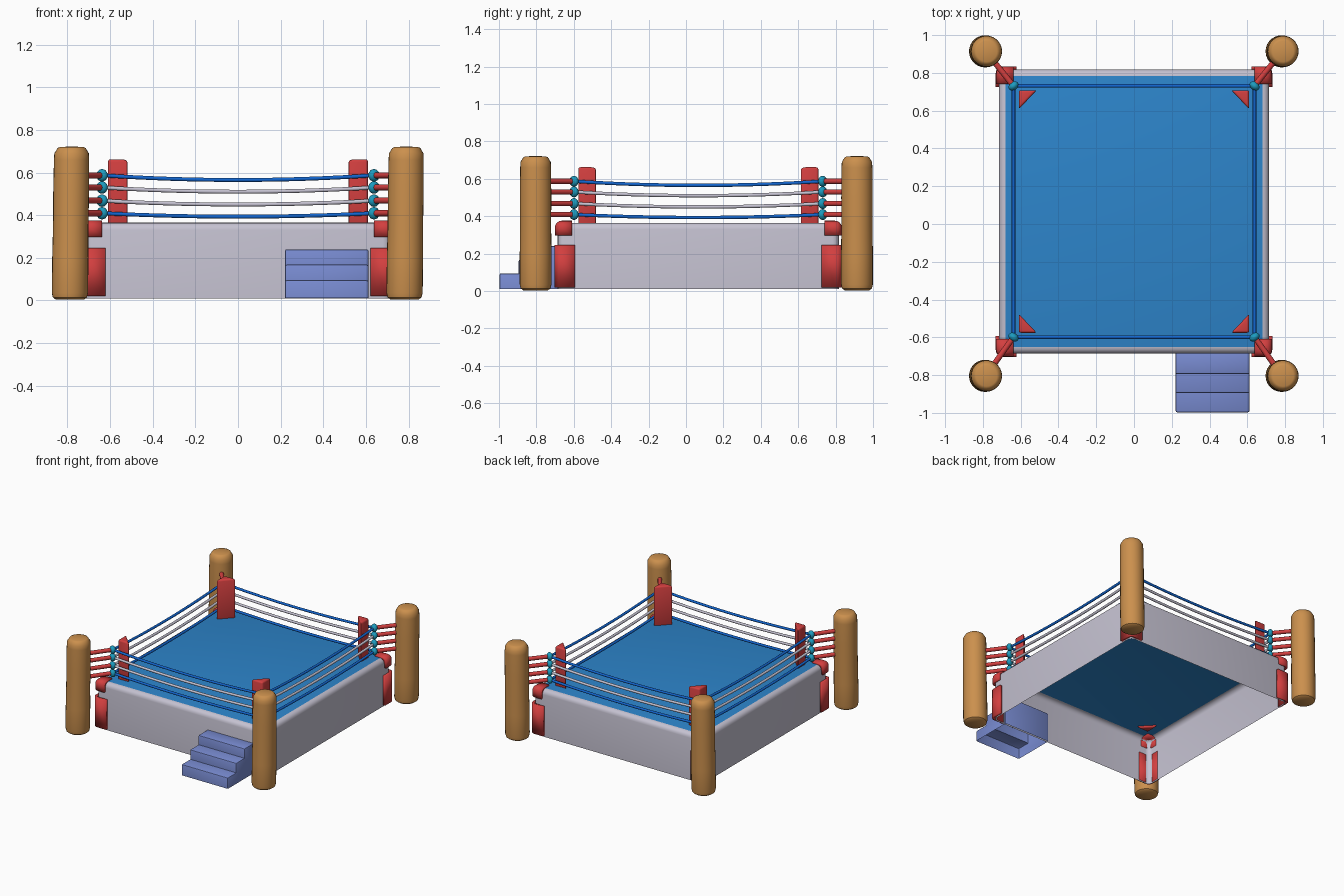
import bpy, bmesh, math
from mathutils import Vector

if "Cube" in bpy.data.objects:
    bpy.data.objects.remove(bpy.data.objects["Cube"])


def material(name, rgb):
    m = bpy.data.materials.new(name)
    m.diffuse_color = (*rgb, 1)
    m.use_nodes = True
    m.node_tree.nodes["Principled BSDF"].inputs["Base Color"].default_value = m.diffuse_color
    return m


WOOD = material("wood", (0.60, 0.28, 0.075))
RED = material("red padding", (0.65, 0.05, 0.05))
GREY = material("pale grey", (0.56, 0.54, 0.64))
MAT = material("mat blue", (0.026, 0.235, 0.60))
STEP = material("step blue", (0.19, 0.26, 0.64))
ROPE = material("rope blue", (0.006, 0.13, 0.62))
TEAL = material("teal", (0.012, 0.33, 0.52))

CY = 0.066                      # ring centre in y
CORNERS = [(sx, sy) for sx in (-1, 1) for sy in (-1, 1)]
ROPE_Z = (0.587, 0.53, 0.468, 0.409)


def finish(name, bm, *mats, angle=40):
    me = bpy.data.meshes.new(name)
    bm.to_mesh(me)
    bm.free()
    ob = bpy.data.objects.new(name, me)
    bpy.context.collection.objects.link(ob)
    for m in mats:
        me.materials.append(m)
    smooth(ob, angle)
    return ob


def smooth(ob, angle=40):
    bpy.ops.object.select_all(action='DESELECT')
    ob.select_set(True)
    bpy.context.view_layer.objects.active = ob
    bpy.ops.object.shade_smooth_by_angle(angle=math.radians(angle))


def box(bm, a, b):
    lo = [min(p, q) for p, q in zip(a, b)]
    hi = [max(p, q) for p, q in zip(a, b)]
    bmesh.ops.create_cube(bm, size=1)
    for v in bm.verts:
        v.co = Vector([hi[i] if v.co[i] > 0 else lo[i] for i in range(3)])
    bm.normal_update()


def bevel(bm, edges, width, segs=4):
    bmesh.ops.bevel(bm, geom=list(edges), offset=width, segments=segs,
                    profile=0.5, affect='EDGES', clamp_overlap=True)
    bm.normal_update()


def drop_faces(bm, test):
    bmesh.ops.delete(bm, geom=[f for f in bm.faces if test(f.normal)], context='FACES')


def prism(bm, pts, axis):
    """Extrude a closed outline along an axis vector."""
    f = bm.faces.new([bm.verts.new(p) for p in pts])
    r = bmesh.ops.extrude_face_region(bm, geom=[f], use_keep_orig=True)
    bmesh.ops.translate(bm, vec=axis, verts=[g for g in r['geom'] if isinstance(g, bmesh.types.BMVert)])
    bmesh.ops.recalc_face_normals(bm, faces=bm.faces)
    bm.normal_update()


def tube(name, pts, radius, mat):
    cu = bpy.data.curves.new(name, 'CURVE')
    cu.dimensions = '3D'
    cu.bevel_depth = radius
    cu.bevel_resolution = 3
    cu.use_fill_caps = True
    sp = cu.splines.new('POLY')
    sp.points.add(len(pts) - 1)
    for p, co in zip(sp.points, pts):
        p.co = (*co, 1)
    cu.materials.append(mat)
    ob = bpy.data.objects.new(name, cu)
    bpy.context.collection.objects.link(ob)
    bpy.ops.object.select_all(action='DESELECT')
    ob.select_set(True)
    bpy.context.view_layer.objects.active = ob
    bpy.ops.object.convert(target='MESH')
    smooth(bpy.context.view_layer.objects.active, 50)


# Platform: open underneath, rounded rim, blue mat on top
bm = bmesh.new()
box(bm, (-0.715, CY - 0.752, 0.01), (0.715, CY + 0.752, 0.365))
drop_faces(bm, lambda n: n.z < -0.9)
bevel(bm, [e for e in bm.edges if not e.is_boundary], 0.035)
for f in bm.faces:
    f.material_index = 1 if f.normal.z > 0.999 and f.calc_area() > 0.5 else 0
finish("platform", bm, GREY, MAT)

# Steps: stair outline, open underneath
bm = bmesh.new()
stair = [(-0.997, 0.012), (-0.997, 0.095), (-0.895, 0.095), (-0.895, 0.168),
         (-0.795, 0.168), (-0.795, 0.24), (-0.675, 0.24), (-0.675, 0.012)]
prism(bm, [(0.22, y, z) for y, z in stair], (0.392, 0, 0))
drop_faces(bm, lambda n: n.z < -0.9)
bevel(bm, [e for e in bm.edges if not e.is_boundary and e.is_convex], 0.009, 2)
finish("steps", bm, STEP)

# Parts repeated at each corner
for sx, sy in CORNERS:
    # wooden post, lathed, leaning very slightly
    profile = [(0, 0.004), (0.066, 0.004), (0.08, 0.014), (0.085, 0.035), (0.085, 0.2), (0.083, 0.35),
               (0.084, 0.5), (0.0825, 0.66), (0.081, 0.69), (0.073, 0.703), (0.066, 0.715), (0.055, 0.72), (0, 0.722)]
    bm = bmesh.new()
    vs = [bm.verts.new((r, 0, z)) for r, z in profile]
    es = [bm.edges.new(p) for p in zip(vs, vs[1:])]
    bmesh.ops.spin(bm, geom=vs + es, axis=(0, 0, 1), cent=(0, 0, 0), angle=math.tau, steps=28)
    bmesh.ops.remove_doubles(bm, verts=bm.verts, dist=1e-4)
    bmesh.ops.recalc_face_normals(bm, faces=bm.faces)
    px, py = sx * 0.785, 0.055 + sy * 0.859
    for v in bm.verts:
        v.co += Vector((px - 0.004 + 0.012 * v.co.z, py, 0))
    finish("post", bm, WOOD)

    # corner covers: rounded cap on the rim and wrap on the wall
    def inward(n):
        return n.x * sx < -0.1 or n.y * sy < -0.1 or n.z < -0.1

    for name, inset, out, z0, z1 in (("rim_cap", 0.638, 0.73, 0.298, 0.376),
                                     ("wall_wrap", 0.622, 0.732, 0.02, 0.245)):
        bm = bmesh.new()
        box(bm, (sx * inset, CY + sy * (inset + 0.037), z0), (sx * out, CY + sy * (out + 0.037), z1))
        drop_faces(bm, lambda n: inward(n) or (name == "wall_wrap" and n.z > 0.9))
        bevel(bm, [e for e in bm.edges if not e.is_boundary], 0.036)
        ob = finish(name, bm, RED)
        mod = ob.modifiers.new("thickness", 'SOLIDIFY')
        mod.thickness = 0.018
        mod.offset = -1

    # triangular upright pad inside the ropes
    bm = bmesh.new()
    cx, cy = sx * 0.61, CY + sy * 0.642
    prism(bm, [(cx, cy, 0.35), (cx - sx * 0.095, cy, 0.35), (cx, cy - sy * 0.1, 0.35)], (0, 0, 0.312))
    bevel(bm, bm.edges, 0.012, 3)
    finish("corner_pad", bm, RED)

    # rods and joints carrying the ropes
    joint = Vector((sx * 0.638, CY + sy * 0.665, 0))
    post = Vector((px, py, 0))
    for z in ROPE_Z:
        up = Vector((0, 0, z))
        tube("rod", [joint + up, post + up], 0.015, RED)
        bm = bmesh.new()
        bmesh.ops.create_uvsphere(bm, u_segments=16, v_segments=10, radius=0.029)
        d = (post - joint).normalized()
        for v in bm.verts:
            v.co = v.co - d * (0.25 * v.co.dot(d)) + joint + up
        finish("rope_joint", bm, TEAL)

# Sagging ropes on four sides
ring = [Vector((sx * 0.638, CY + sy * 0.665, 0)) for sx, sy in ((-1, -1), (1, -1), (1, 1), (-1, 1))]
for i in range(4):
    a, b = ring[i], ring[(i + 1) % 4]
    for k, z in enumerate(ROPE_Z):
        sag = (0.022, 0.02, 0.018, 0.016)[k]
        pts = []
        for j in range(17):
            t = j / 16
            pts.append(a.lerp(b, t) + Vector((0, 0, z - sag * 4 * t * (1 - t))))
        tube("rope", pts, 0.0095, ROPE if k in (0, 3) else GREY)
